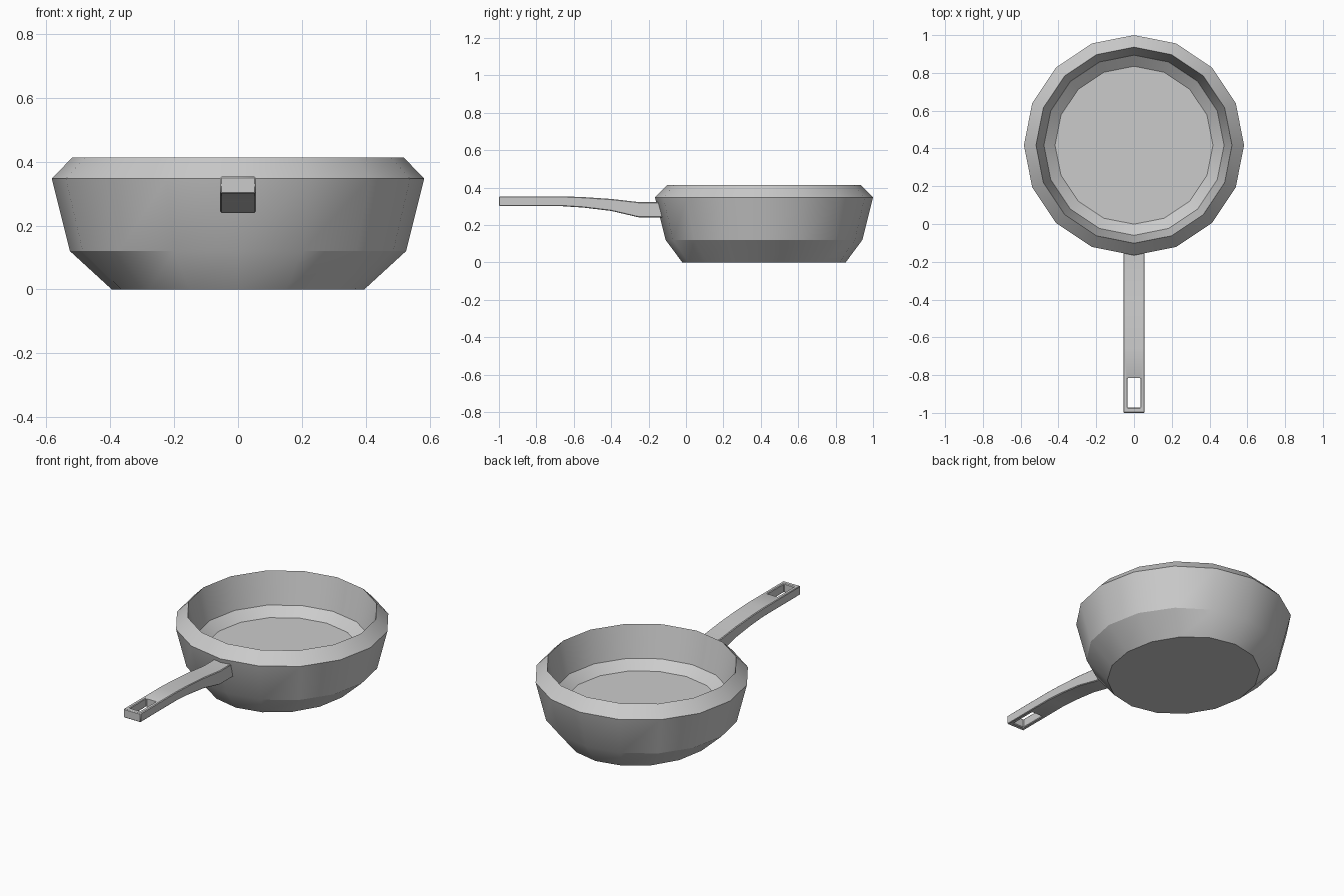
import bpy, bmesh, math

if "Cube" in bpy.data.objects:
    bpy.data.objects.remove(bpy.data.objects["Cube"])

SIDES = 16
PAN_Y = 0.417


def make_object(name, bm):
    bmesh.ops.recalc_face_normals(bm, faces=bm.faces)
    mesh = bpy.data.meshes.new(name)
    bm.to_mesh(mesh)
    bm.free()
    ob = bpy.data.objects.new(name, mesh)
    bpy.context.collection.objects.link(ob)
    return ob


def loft(name, rings):
    """Skin closed rings of points and cap both ends."""
    bm = bmesh.new()
    loops = [[bm.verts.new(p) for p in ring] for ring in rings]
    n = len(loops[0])
    for a, b in zip(loops, loops[1:]):
        for i in range(n):
            j = (i + 1) % n
            bm.faces.new((a[i], a[j], b[j], b[i]))
    bm.faces.new(loops[0])
    bm.faces.new(loops[-1])
    return make_object(name, bm)


def smooth(ob, degrees):
    bpy.ops.object.select_all(action='DESELECT')
    ob.select_set(True)
    bpy.context.view_layer.objects.active = ob
    bpy.ops.object.shade_smooth_by_angle(angle=math.radians(degrees))


# Pan body: outer wall, chamfered rim, inner wall, floor (x radius, y radius, z)
profile = [(0.395, 0.437, 0.0), (0.526, 0.526, 0.12), (0.583, 0.583, 0.347),
           (0.519, 0.519, 0.413), (0.477, 0.477, 0.226), (0.418, 0.418, 0.178)]
angles = [2 * math.pi * i / SIDES for i in range(SIDES)]
pan = loft("pan_body", [[(rx * math.cos(a), PAN_Y + ry * math.sin(a), z)
                         for a in angles] for rx, ry, z in profile])
smooth(pan, 25)

# Handle: rectangular section swept along a gentle bend (y, bottom z, top z)
W = 0.056
stations = [(-1.0, 0.300, 0.353), (-0.66, 0.300, 0.353), (-0.55, 0.293, 0.349),
            (-0.40, 0.275, 0.339), (-0.25, 0.240, 0.322), (-0.11, 0.240, 0.322)]
handle = loft("handle", [[(-W, y, lo), (W, y, lo), (W, y, hi), (-W, y, hi)]
                         for y, lo, hi in stations])

# Hanging slot near the handle tip
S = 0.034
cutter = loft("slot_cutter", [[(-S, y, 0.2), (S, y, 0.2), (S, y, 0.5), (-S, y, 0.5)]
                              for y in (-0.972, -0.816)])
cutter.hide_render = True
cutter.display_type = 'WIRE'
smooth(handle, 25)
cut = handle.modifiers.new("slot", 'BOOLEAN')
cut.operation = 'DIFFERENCE'
cut.solver = 'EXACT'
cut.object = cutter
bev = handle.modifiers.new("soft_edges", 'BEVEL')
bev.width = 0.004
bev.segments = 1
bev.limit_method = 'ANGLE'
bev.angle_limit = math.radians(40)
